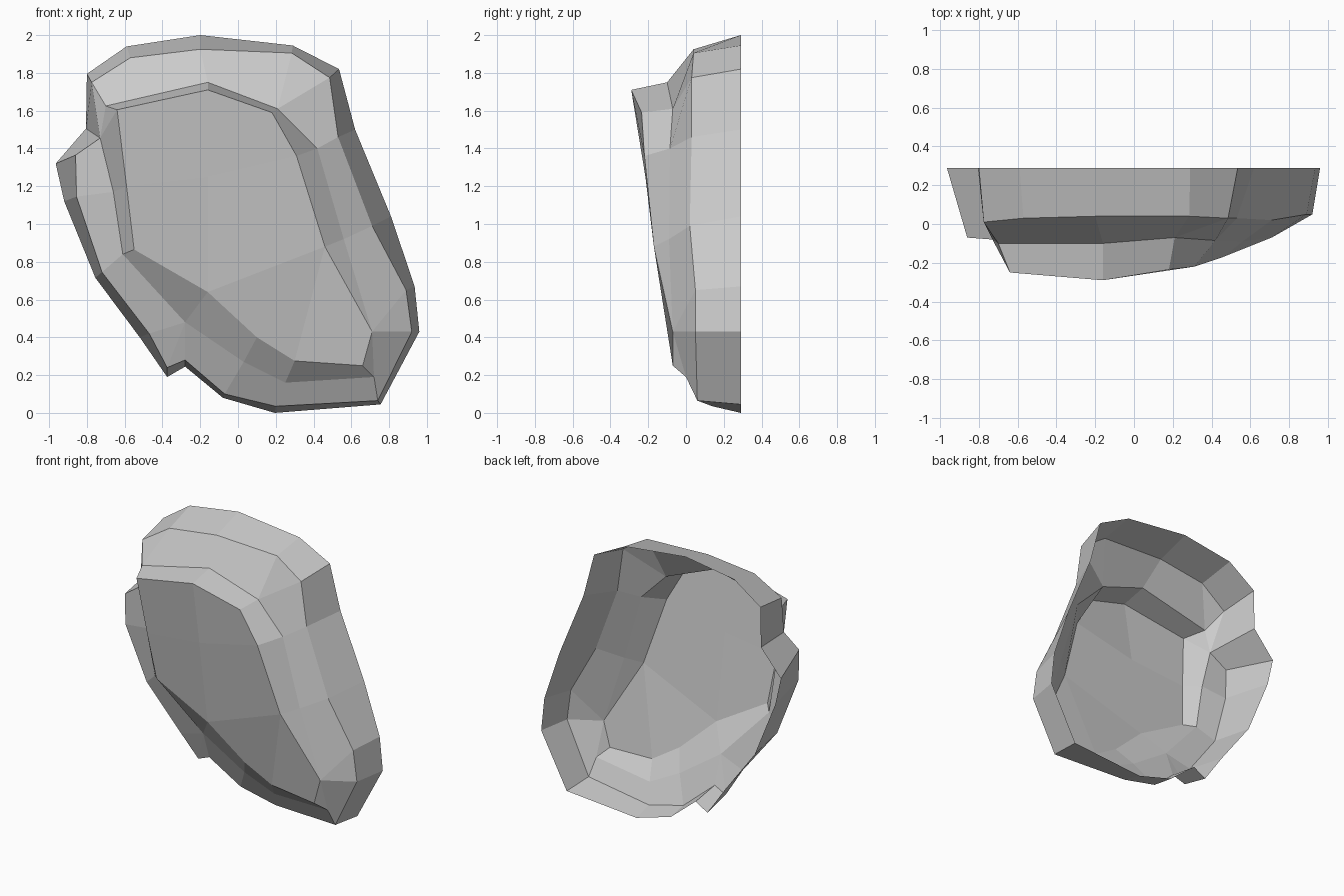
import bpy
import bmesh

# Clear the default cube only
default_cube = bpy.data.objects.get("Cube")
if default_cube:
    bpy.data.objects.remove(default_cube, do_unlink=True)

# Single stone colour
stone = bpy.data.materials.new("stone_grey")
stone.use_nodes = True
grey = (0.6, 0.6, 0.6, 1)
stone.diffuse_color = grey
stone.node_tree.nodes["Principled BSDF"].inputs["Base Color"].default_value = grey

# Contours run clockwise from the top, each point as (x, z) or (x, depth, z)
back_outline = [
    (-.2, 2), (.29, 1.945), (.535, 1.82), (.62, 1.5), (.81, 1.04),
    (.935, .67), (.96, .43), (.755, .045), (.195, 0), (-.08, .08),
    (-.28, .245), (-.375, .19), (-.52, .4), (-.755, .715), (-.92, 1.12),
    (-.965, 1.32), (-.805, 1.505), (-.8, 1.795), (-.59, 1.94)]
rim_outline = [
    (-.2, .04, 1.925), (.285, .04, 1.905), (.485, .03, 1.775),
    (.53, .03, 1.46), (.71, .02, .99), (.89, .05, .65), (.92, .05, .43),
    (.74, .06, .065), (.2, .14, .035), (-.07, .13, .1), (-.28, .07, .28),
    (-.375, .08, .24), (-.47, .02, .42), (-.72, -.02, .745),
    (-.855, -.07, 1.145), (-.86, -.07, 1.365), (-.73, -.08, 1.455),
    (-.775, .01, 1.75), (-.57, .03, 1.88)]
shoulder_outline = [
    (-.16, -.1, 1.75), (.21, -.07, 1.61), (.42, -.085, 1.4),
    (.56, -.09, .92), (.71, -.07, .43), (.72, 0, .19), (.25, .06, .16),
    (.03, .03, .27), (-.28, 0, .48), (-.61, -.08, .84), (-.66, -.08, 1.17),
    (-.73, -.08, 1.455), (-.7, -.1, 1.625)]
face_outline = [
    (-.16, -.29, 1.71), (.18, -.235, 1.59), (.31, -.22, 1.36),
    (.46, -.17, .88), (.71, -.07, .43), (.66, -.07, .25), (.3, -.04, .275),
    (.1, -.07, .4), (-.16, -.12, .64), (-.55, -.15, .865),
    (-.59, -.2, 1.2), (-.64, -.25, 1.605)]

bm = bmesh.new()


def add_loop(points):
    return [bm.verts.new(p) for p in points]


def add_face(*corners):
    """Make a face, dropping repeated corners so quads can become triangles."""
    unique = list(dict.fromkeys(corners))
    if len(unique) > 2:
        bm.faces.new(unique)


def bridge(outer, inner, partners):
    """Join two closed loops; partners gives the inner point for each outer point."""
    count = len(outer)
    for i in range(count):
        j = (i + 1) % count
        add_face(outer[i], outer[j], inner[partners[j]], inner[partners[i]])


back = add_loop((x, .29, z) for x, z in back_outline)
rim = add_loop(rim_outline)
shoulder = add_loop(shoulder_outline)
face = add_loop(face_outline)

# Side walls, sloped border and raised step
bridge(back, rim, range(len(back)))
bridge(rim, shoulder,
       [0, 1, 1, 2, 3, 4, 4, 5, 6, 7, 8, 8, 8, 9, 10, 11, 11, 12, 12])
bridge(shoulder, face, list(range(len(face))) + [len(face) - 1])

# Broad faceted front
centre = bm.verts.new((-.16, -.215, 1.25))
top, slope, cheek, hip, toe, heel, sole, arch, belly, side, flank, corner = face
add_face(flank, corner, top, centre)
add_face(top, slope, cheek, centre)
add_face(centre, cheek, hip, belly)
add_face(flank, centre, belly, side)
add_face(belly, hip, sole, arch)
add_face(hip, toe, heel, sole)

# Weld shared corners and turn the shell outward
bmesh.ops.remove_doubles(bm, verts=bm.verts[:], dist=0.001)
bmesh.ops.dissolve_degenerate(bm, edges=bm.edges[:], dist=0.0005)
bmesh.ops.recalc_face_normals(bm, faces=bm.faces[:])
if sum(f.normal.y * f.calc_area() for f in bm.faces) > 0:
    bmesh.ops.reverse_faces(bm, faces=bm.faces[:])

mesh = bpy.data.meshes.new("rock_shell")
bm.to_mesh(mesh)
bm.free()
mesh.materials.append(stone)
rock = bpy.data.objects.new("rock_shell", mesh)
bpy.context.scene.collection.objects.link(rock)
